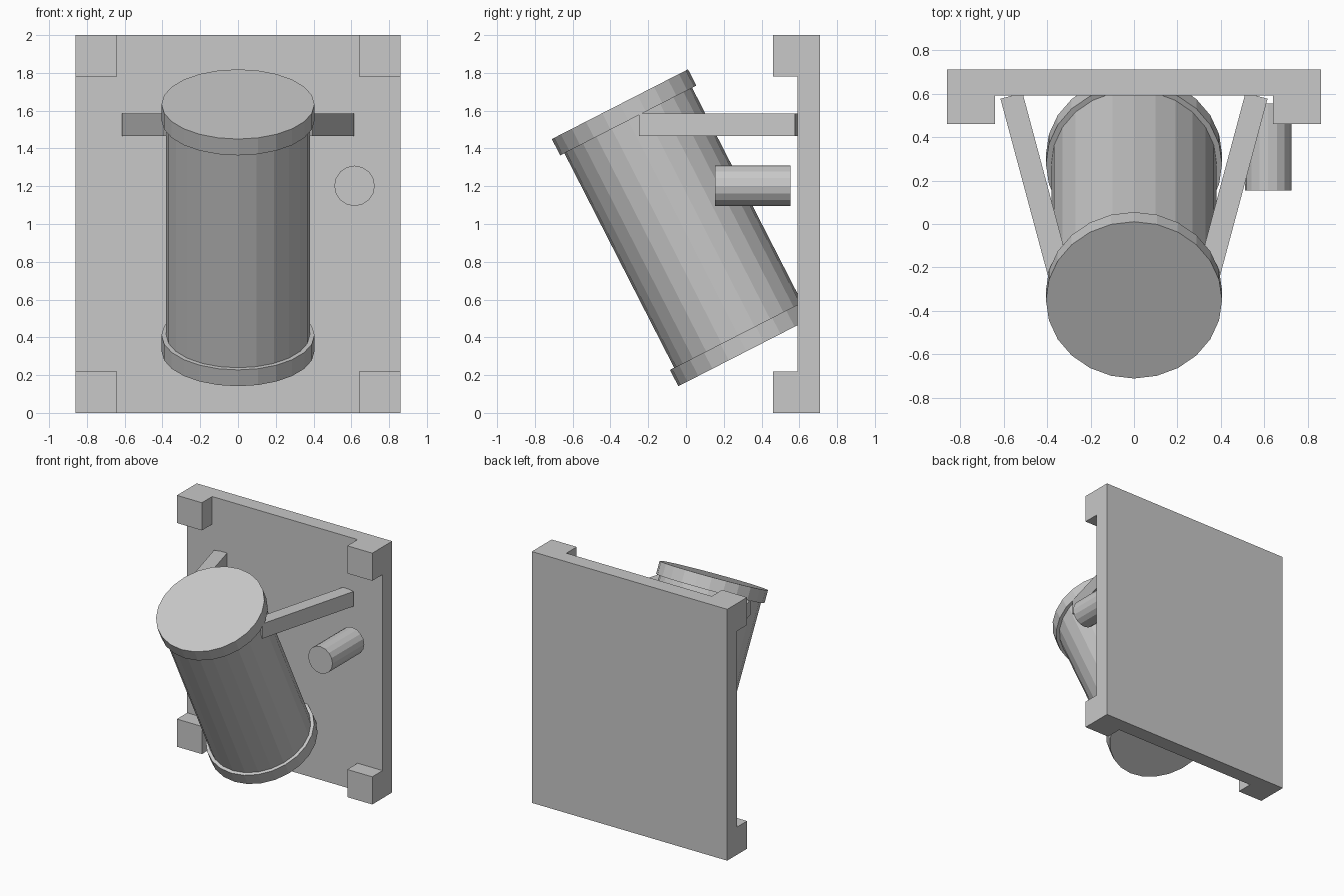
import bpy, bmesh, math
from mathutils import Matrix, Vector

if "Cube" in bpy.data.objects:
    bpy.data.objects.remove(bpy.data.objects["Cube"])

grey = bpy.data.materials.new("plain_grey")
grey.diffuse_color = (0.58, 0.58, 0.58, 1)
grey.use_nodes = True
grey.node_tree.nodes["Principled BSDF"].inputs["Base Color"].default_value = grey.diffuse_color


def finish(name, bm, matrix):
    bm.transform(matrix)
    bmesh.ops.recalc_face_normals(bm, faces=bm.faces)
    mesh = bpy.data.meshes.new(name)
    bm.to_mesh(mesh)
    bm.free()
    mesh.materials.append(grey)
    obj = bpy.data.objects.new(name, mesh)
    bpy.context.collection.objects.link(obj)
    return obj


def box(name, centre, size, turn=0.0):
    bm = bmesh.new()
    bmesh.ops.create_cube(bm, size=1)
    return finish(name, bm, Matrix.Translation(centre) @ Matrix.Rotation(turn, 4, 'Z')
                  @ Matrix.Diagonal((*size, 1)))


def cylinder(name, centre, radius, length, tilt, sides):
    bm = bmesh.new()
    bmesh.ops.create_cone(bm, cap_ends=True, segments=sides, radius1=radius,
                          radius2=radius, depth=length)
    return finish(name, bm, Matrix.Translation(centre) @ Matrix.Rotation(tilt, 4, 'X'))


# Back plate with four corner blocks
box("back_plate", (0, 0.65, 1), (1.72, 0.12, 2))
for x in (-0.75, 0.75):
    for z in (0.11, 1.89):
        box("corner_block", (x, 0.525, z), (0.22, 0.13, 0.22))

# Tilted drum with a rim cap at each end
TILT = math.radians(27.1)
axis = Vector((0, -math.sin(TILT), math.cos(TILT)))
middle = Vector((0, -0.015, 0.98))
LENGTH, CAP = 1.47, 0.097
cylinder("drum_body", middle, 0.38, LENGTH - 2 * CAP, TILT, 24)
for name, side in (("bottom_cap", -1), ("top_cap", 1)):
    cylinder(name, middle + axis * side * (LENGTH - CAP) / 2, 0.405, CAP, TILT, 24)

# Two splayed arms joining the drum to the plate
ANGLE = math.radians(15)
ARM_W, ARM_L = 0.105, 0.855
for name, side in (("left_arm", -1), ("right_arm", 1)):
    along = Vector((math.sin(ANGLE), math.cos(ANGLE), 0))
    across = Vector((math.cos(ANGLE), -math.sin(ANGLE), 0))
    c = Vector((0.614, 0.576, 1.526)) - along * ARM_L / 2 - across * ARM_W / 2
    c.x *= side
    box(name, c, (ARM_W, ARM_L, 0.118), -side * ANGLE)

# Small peg beside the drum
cylinder("side_peg", (0.617, 0.354, 1.202), 0.107, 0.4, math.pi / 2, 16)
